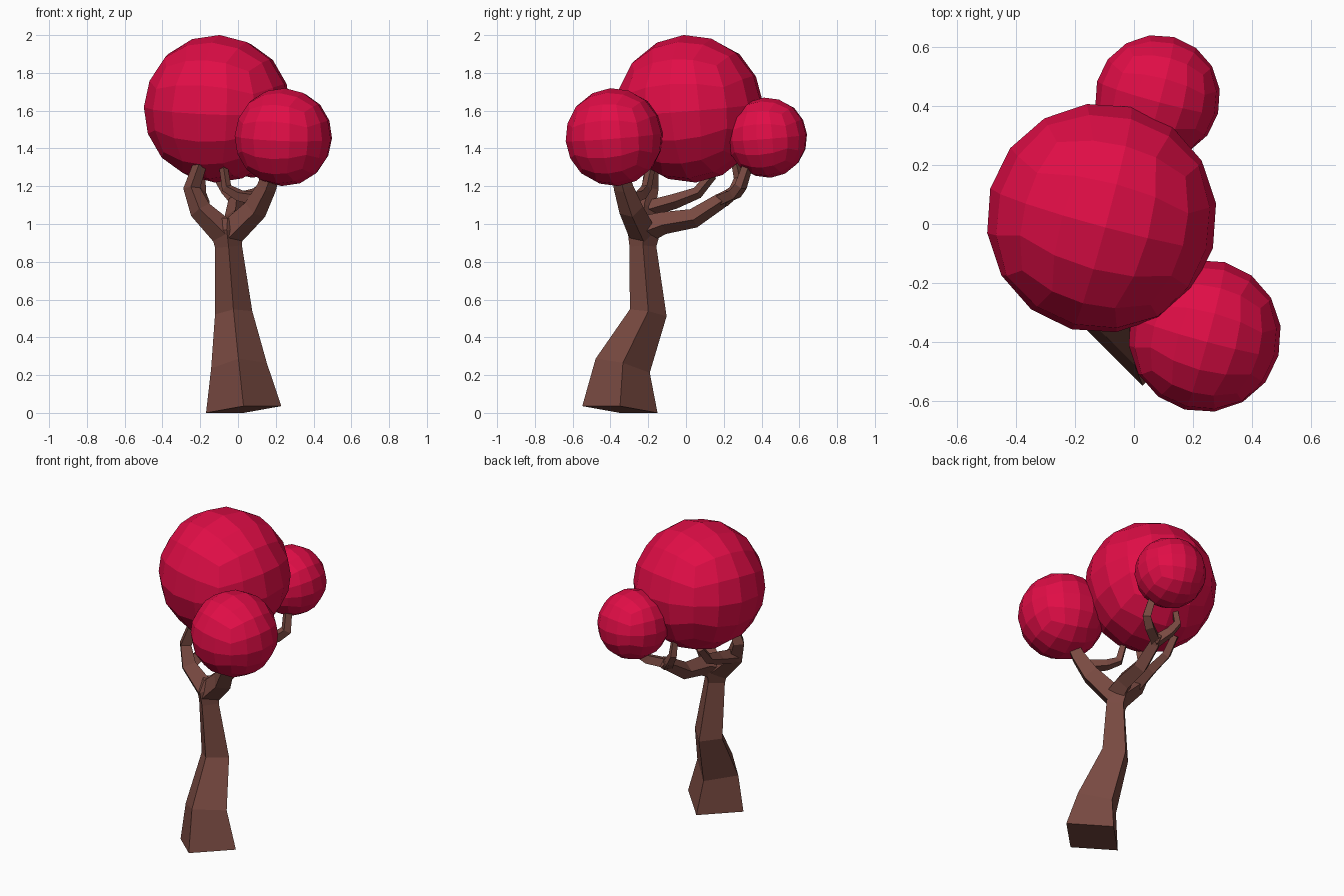
import bpy, bmesh, math
from mathutils import Vector, Matrix, Euler

if "Cube" in bpy.data.objects:
    bpy.data.objects.remove(bpy.data.objects["Cube"])


def material(name, rgb):
    m = bpy.data.materials.new(name)
    m.diffuse_color = (*rgb, 1)
    m.use_nodes = True
    m.node_tree.nodes["Principled BSDF"].inputs["Base Color"].default_value = m.diffuse_color
    return m


BARK = material("brown bark", (0.19, 0.068, 0.053))
LEAF = material("crimson leaves", (0.75, 0.004, 0.062))


def finish(name, bm, mat):
    bmesh.ops.recalc_face_normals(bm, faces=bm.faces[:])
    me = bpy.data.meshes.new(name)
    bm.to_mesh(me)
    bm.free()
    me.materials.append(mat)
    ob = bpy.data.objects.new(name, me)
    bpy.context.collection.objects.link(ob)
    return ob


def limb(name, path, start_normal=None):
    """Four-sided tapering tube; path entries are (x, y, z, half diagonal)."""
    pts = [Vector(p[:3]) for p in path]
    segs = [(b - a).normalized() for a, b in zip(pts, pts[1:])]
    tang = [segs[0]] + [(a + b).normalized() for a, b in zip(segs, segs[1:])] + [segs[-1]]
    if start_normal:
        tang[0] = Vector(start_normal).normalized()
    bm = bmesh.new()
    rings, prev, u = [], Vector((0, 0, 1)), Vector((1, 0, 0))
    for p, t, e in zip(pts, tang, path):
        u = prev.rotation_difference(t) @ u
        u = (u - t * u.dot(t)).normalized()
        v = t.cross(u)
        prev = t
        rings.append([bm.verts.new(p + d * e[3]) for d in (u, v, -u, -v)])
    for a, b in zip(rings, rings[1:]):
        for i in range(4):
            j = (i + 1) % 4
            bm.faces.new((a[i], a[j], b[j], b[i]))
    bm.faces.new(rings[0])
    bm.faces.new(rings[-1])
    return finish(name, bm, BARK)


def foliage(name, centre, radius):
    """Cube with a 4 x 4 grid per side, rounded into a faceted ball."""
    bm = bmesh.new()
    bmesh.ops.create_cube(bm, size=2)
    bmesh.ops.subdivide_edges(bm, edges=bm.edges[:], cuts=3, use_grid_fill=True)
    for v in bm.verts:
        v.co = Vector([math.tan(c * math.pi / 4) for c in v.co]).normalized() * radius
    turn = Euler((math.radians(4), math.radians(3), math.radians(-15))).to_matrix().to_4x4()
    bm.transform(Matrix.Translation(centre) @ turn)
    return finish(name, bm, LEAF)


# Trunk, bent and flaring at the base
limb("trunk", [(0.03, -0.35, 0.018, 0.2), (0.005, -0.335, 0.25, 0.148),
               (-0.023, -0.2, 0.53, 0.099), (-0.05, -0.228, 0.88, 0.071),
               (-0.06, -0.222, 0.965, 0.088), (-0.055, -0.22, 1.03, 0.05)],
     start_normal=(-0.09, 0.09, 1))

# Main limbs and their forks
limb("right_limb", [(-0.05, -0.225, 0.94, 0.075), (0.09, -0.29, 1.075, 0.065),
                    (0.15, -0.33, 1.19, 0.052), (0.18, -0.35, 1.27, 0.045)])
limb("right_fork", [(0.12, -0.31, 1.13, 0.04), (0.01, -0.24, 1.15, 0.033),
                    (-0.06, -0.21, 1.19, 0.028), (-0.08, -0.18, 1.32, 0.022)])
limb("left_limb", [(-0.06, -0.225, 0.94, 0.075), (-0.2, -0.22, 1.075, 0.058),
                   (-0.245, -0.19, 1.19, 0.045), (-0.2, -0.18, 1.32, 0.036)])
limb("left_fork", [(-0.2, -0.2, 1.08, 0.045), (-0.19, -0.06, 1.12, 0.04),
                   (-0.2, 0.06, 1.165, 0.032), (-0.2, 0.14, 1.26, 0.026)])
limb("back_limb", [(-0.05, -0.22, 0.97, 0.075), (-0.03, -0.12, 1.005, 0.06),
                   (-0.02, 0.04, 1.03, 0.052), (-0.01, 0.18, 1.12, 0.042),
                   (0.01, 0.23, 1.15, 0.036)])
limb("back_fork_right", [(-0.01, 0.19, 1.13, 0.038), (0.1, 0.26, 1.16, 0.036),
                         (0.145, 0.29, 1.2, 0.034), (0.13, 0.33, 1.32, 0.028)])
limb("back_fork_left", [(0.0, 0.19, 1.12, 0.04), (-0.06, 0.26, 1.18, 0.032),
                        (-0.1, 0.28, 1.24, 0.027), (-0.1, 0.26, 1.33, 0.022)])

# Three balls of foliage
foliage("main_foliage", (-0.11, 0.02, 1.61), 0.392)
foliage("front_foliage", (0.24, -0.38, 1.46), 0.26)
foliage("back_foliage", (0.08, 0.43, 1.457), 0.213)
